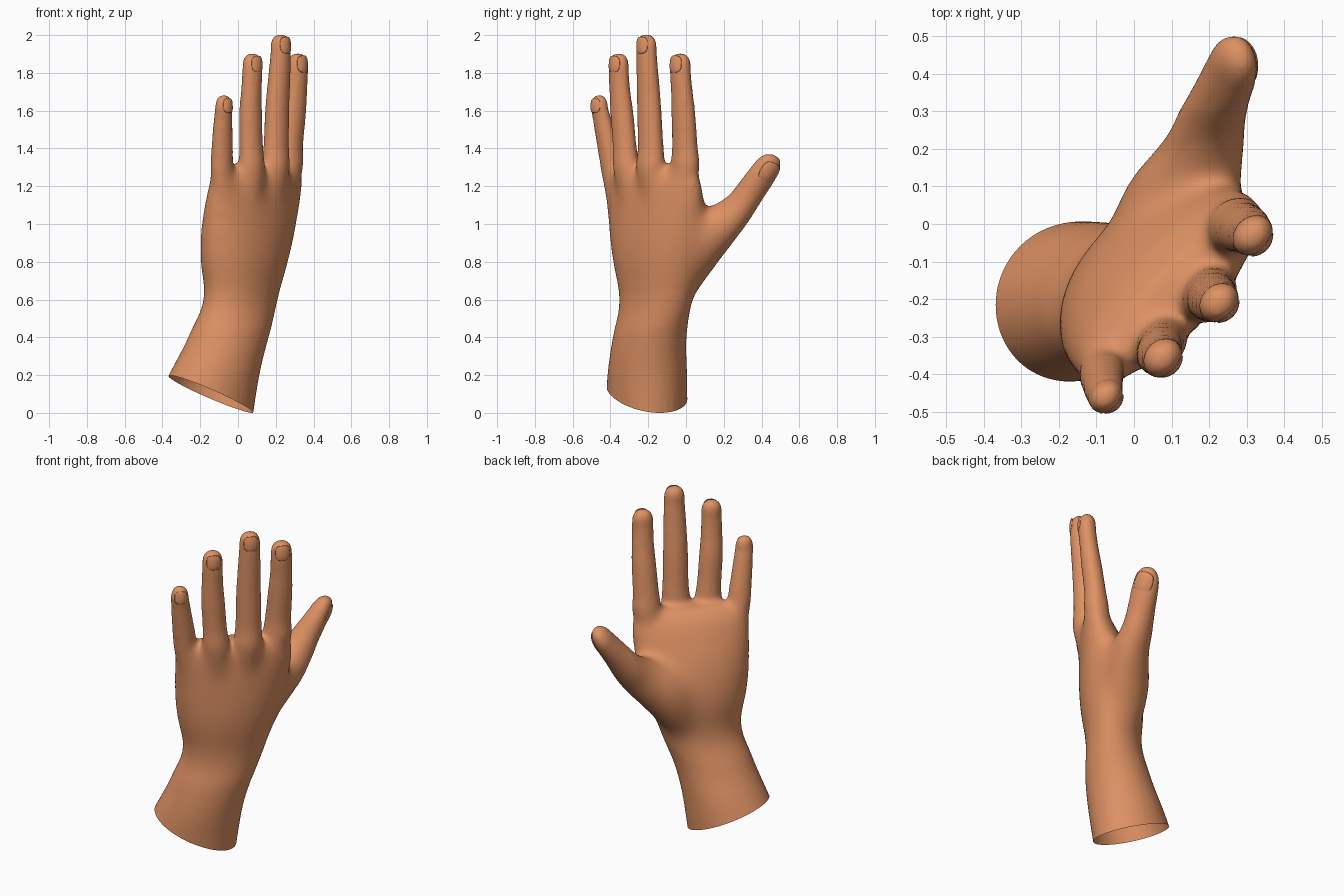
import bpy, bmesh, math
from mathutils import Vector
from mathutils.bvhtree import BVHTree

if "Cube" in bpy.data.objects:
    bpy.data.objects.remove(bpy.data.objects["Cube"])

skin = bpy.data.materials.new("skin_tan")
skin.diffuse_color = (0.73, 0.285, 0.125, 1)
skin.use_nodes = True
skin.node_tree.nodes["Principled BSDF"].inputs["Base Color"].default_value = skin.diffuse_color


def catmull(secs, steps=5):
    """Smoothly resample a list of section tuples."""
    out = []
    for i in range(len(secs) - 1):
        a, b = secs[max(i - 1, 0)], secs[i]
        c, d = secs[i + 1], secs[min(i + 2, len(secs) - 1)]
        for k in range(steps):
            t = k / steps
            out.append([0.5 * (2 * q + (r - p) * t + (2 * p - 5 * q + 4 * r - s) * t * t
                               + (3 * q - p - 3 * r + s) * t ** 3)
                        for p, q, r, s in zip(a, b, c, d)])
    return out + [list(secs[-1])]


def loft(bm, secs, back=None, sides=32):
    """Section = x, y, z, half width, half depth, angle of the back of the hand.
    Rings are level, or square to the path when a back vector is given."""
    secs = catmull(secs)
    rings = []
    for i, (x, y, z, a, b, ang) in enumerate(secs):
        if back:
            p, q = secs[max(i - 1, 0)], secs[min(i + 1, len(secs) - 1)]
            axis = (Vector(q[:3]) - Vector(p[:3])).normalized()
            dors = (back - axis * back.dot(axis)).normalized()
        else:
            axis = Vector((0, 0, 1))
            dors = Vector((math.cos(math.radians(ang)), math.sin(math.radians(ang)), 0))
        side = axis.cross(dors)
        rings.append([bm.verts.new(Vector((x, y, z))
                                   + side * (a * math.cos(2 * math.pi * k / sides))
                                   + dors * (b * math.sin(2 * math.pi * k / sides)))
                      for k in range(sides)])
    for r, s in zip(rings, rings[1:]):
        for k in range(sides):
            m = (k + 1) % sides
            bm.faces.new((r[k], r[m], s[m], s[k]))
    bm.faces.new(rings[0][::-1])
    bm.faces.new(rings[-1])


bm = bmesh.new()

# forearm, wrist and palm
loft(bm, [
    (-.230, -.210, -.10, .30, .215, -80),
    (-.126, -.205, .20, .244, .206, -70),
    (-.050, -.192, .40, .224, .182, -58),
    (.016, -.158, .60, .235, .155, -46),
    (.033, -.151, .80, .290, .178, -44),
    (.058, -.153, 1.0, .328, .166, -44),
    (.092, -.170, 1.2, .340, .120, -44),
    (.098, -.184, 1.27, .308, .090, -44),
    (.098, -.184, 1.31, .240, .045, -44),
])

# fingers: sections as x, y, z, radius, then the height of the tip
fingers = {
    "index": ([(.225, -.03, 1.08, .06), (.266, -.006, 1.28, .082), (.276, -.006, 1.40, .070),
               (.297, -.014, 1.58, .065), (.309, -.022, 1.70, .059), (.316, -.030, 1.80, .057)], 1.90),
    "middle": ([(.180, -.17, 1.08, .06), (.197, -.187, 1.28, .082), (.202, -.187, 1.40, .070),
                (.208, -.195, 1.61, .066), (.218, -.203, 1.77, .061), (.226, -.209, 1.90, .056)], 2.00),
    "ring": ([(.070, -.29, 1.08, .06), (.073, -.314, 1.28, .076), (.070, -.324, 1.40, .065),
              (.067, -.339, 1.58, .063), (.071, -.350, 1.70, .057), (.076, -.356, 1.80, .055)], 1.90),
    "little": ([(-.060, -.36, 1.08, .06), (-.084, -.383, 1.25, .069), (-.084, -.407, 1.38, .060),
                (-.081, -.433, 1.50, .054), (-.078, -.448, 1.57, .050), (-.075, -.459, 1.61, .048)], 1.68),
}
for secs, top in fingers.values():
    x, y, z, r = secs[-1]
    tip = [(x, y, top - .045, r * .96), (x, y, top - .014, r * .72), (x, y, top + .001, r * .32)]
    loft(bm, [(*s[:3], s[3] * 1.06, s[3] * .88, -44) for s in secs + tip])

# thumb and the muscle at its base
thumb_back = Vector((.84, .40, -.37)).normalized()
loft(bm, [
    (.045, -.07, .60, .08, .08, 0),
    (.06, -.02, .71, .11, .12, 0),
    (.10, .05, .85, .132, .150, 0),
    (.175, .163, .975, .116, .130, 0),
    (.203, .262, 1.07, .088, .100, 0),
    (.230, .337, 1.165, .078, .078, 0),
    (.256, .398, 1.25, .077, .064, 0),
    (.271, .440, 1.31, .070, .053, 0),
    (.280, .468, 1.340, .048, .036, 0),
    (.284, .480, 1.354, .020, .016, 0),
], thumb_back)

# blend the parts into one skin
bmesh.ops.recalc_face_normals(bm, faces=bm.faces[:])
mesh = bpy.data.meshes.new("hand")
bm.to_mesh(mesh)
bm.free()
hand = bpy.data.objects.new("hand", mesh)
bpy.context.collection.objects.link(hand)
rem = hand.modifiers.new("blend", 'REMESH')
rem.mode = 'VOXEL'
rem.voxel_size = 0.011
smo = hand.modifiers.new("soften", 'SMOOTH')
smo.factor = 0.5
smo.iterations = 10
solid = bpy.data.meshes.new_from_object(hand.evaluated_get(bpy.context.evaluated_depsgraph_get()))
hand.modifiers.clear()

bm = bmesh.new()
bm.from_mesh(solid)
# soften the palm, knuckles and thumb base further, with a region that shrinks each pass
passes = 110
for i in range(passes):
    t = i / passes
    soft = [v for v in bm.verts if .45 + .2 * t < v.co.z < 1.38 - .36 * t and v.co.y < .30 - .12 * t]
    bmesh.ops.smooth_vert(bm, verts=soft, factor=.5,
                          use_axis_x=True, use_axis_y=True, use_axis_z=True)

# slanted open cut through the forearm
bmesh.ops.bisect_plane(bm, geom=bm.verts[:] + bm.edges[:] + bm.faces[:],
                       plane_co=(-.145, -.2, .097), plane_no=Vector((.42, .12, 1)).normalized(),
                       clear_inner=True)
low = min(v.co.z for v in bm.verts)
for v in bm.verts:
    v.co.z -= low
for f in bm.faces:
    f.smooth = True
tree = BVHTree.FromBMesh(bm)
bm.to_mesh(mesh)
bm.free()
mesh.materials.clear()
mesh.materials.append(skin)


def nail(name, centre, back, axis, w, h, bend):
    """Thin curved plate laid on the skin where a ray from the back hits it."""
    hit, nrm, _, _ = tree.ray_cast(centre + back * .15, -back)
    if hit is None:
        hit, nrm = centre + back * .05, back
    nrm = (nrm + back).normalized()
    up = (axis - nrm * axis.dot(nrm)).normalized()
    side = up.cross(nrm)
    b = bmesh.new()
    bmesh.ops.create_uvsphere(b, u_segments=28, v_segments=10, radius=1)
    for v in b.verts:
        u, t, n = v.co
        rad = math.hypot(u, t)
        if rad > 1e-6:      # rounded-square outline
            k = (abs(u / rad) ** 3 + abs(t / rad) ** 3) ** (-1 / 3)
            u, t = u * k * w, t * k * h
        v.co = hit + side * u + up * t + nrm * (n * .0048 + .001 - u * u / (2 * bend) - t * t * 1.5)
    for f in b.faces:
        f.smooth = True
    me = bpy.data.meshes.new(name)
    b.to_mesh(me)
    b.free()
    me.materials.append(skin)
    bpy.context.collection.objects.link(bpy.data.objects.new(name, me))


# nails
finger_back = Vector((.72, -.69, 0)).normalized()
for name, (secs, top) in fingers.items():
    x, y, z, r = secs[-1]
    nail(name + "_nail", Vector((x, y, top - .053)), finger_back, Vector((0, 0, 1)),
         r * .74, r * .80, r * 1.15)
nail("thumb_nail", Vector((.262, .423, 1.29)), thumb_back, Vector((.27, .60, .75)).normalized(),
     .055, .058, .085)
